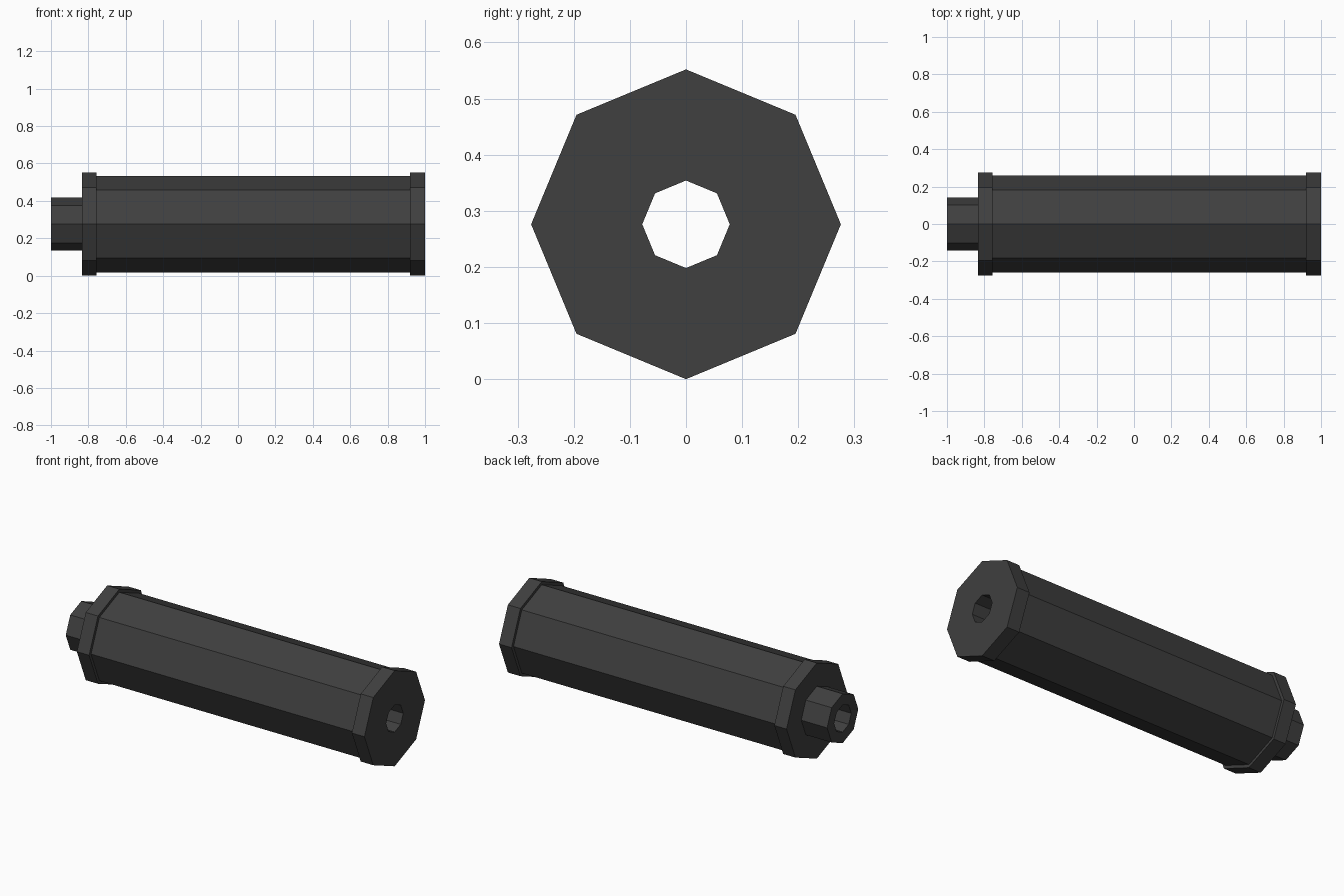
import bpy, bmesh, math

if "Cube" in bpy.data.objects:
    bpy.data.objects.remove(bpy.data.objects["Cube"])

SIDES = 8
AXIS_Z = 0.276
BORE, BODY, COLLAR, NECK = 0.078, 0.258, 0.276, 0.142

# Closed lathe profile (x, radius): neck, rear collar, body, front collar, bore
profile = [
    (-1.0, BORE), (-1.0, NECK), (-0.835, NECK),
    (-0.835, COLLAR), (-0.757, COLLAR), (-0.757, BODY),
    (0.92, BODY), (0.92, COLLAR), (1.0, COLLAR), (1.0, BORE),
]


def lathe(name, points, sides, material):
    """Revolve a closed profile about the x axis, with a vertex on top."""
    bm = bmesh.new()
    rings = []
    for i in range(sides):
        a = 2 * math.pi * i / sides
        rings.append([bm.verts.new((x, r * math.sin(a), AXIS_Z + r * math.cos(a)))
                      for x, r in points])
    n = len(points)
    for i in range(sides):
        here, nxt = rings[i], rings[(i + 1) % sides]
        for j in range(n):
            k = (j + 1) % n
            bm.faces.new((here[j], here[k], nxt[k], nxt[j]))
    bmesh.ops.recalc_face_normals(bm, faces=bm.faces)
    mesh = bpy.data.meshes.new(name)
    bm.to_mesh(mesh)
    bm.free()
    mesh.materials.append(material)
    obj = bpy.data.objects.new(name, mesh)
    bpy.context.collection.objects.link(obj)
    return obj


# Dark metal
dark = bpy.data.materials.new("dark_metal")
dark.diffuse_color = (0.05, 0.05, 0.05, 1)
dark.use_nodes = True
dark.node_tree.nodes["Principled BSDF"].inputs["Base Color"].default_value = dark.diffuse_color

# Hollow collared tube
lathe("collared_tube", profile, SIDES, dark)
